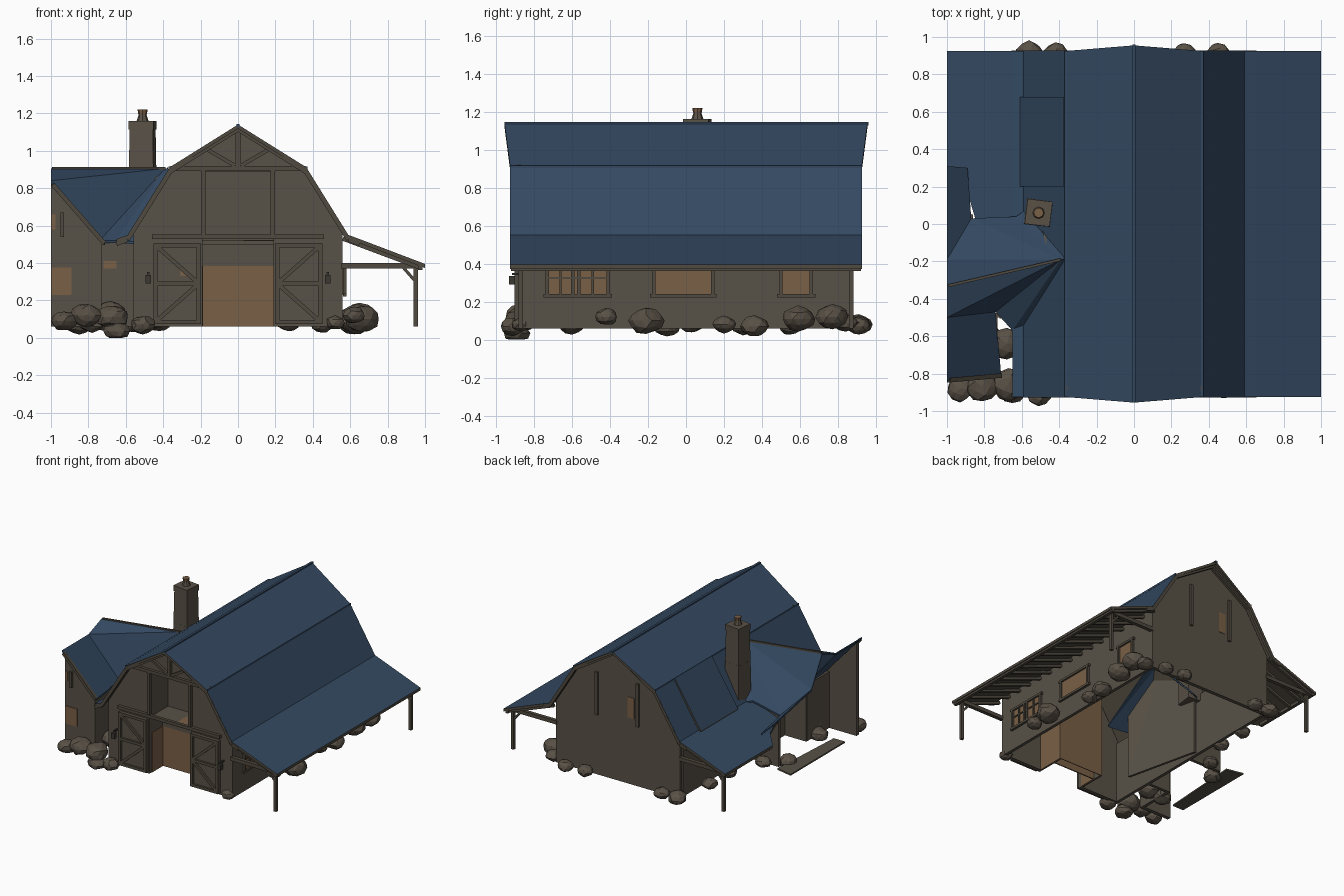
import bpy, bmesh, math, random
from mathutils import Vector, Matrix

random.seed(4)


def material(name, rgb):
    m = bpy.data.materials.new(name)
    m.diffuse_color = (*rgb, 1)
    return m


ROOF = material("slate blue", (0.034, 0.066, 0.119))
WALL = material("weathered plank", (0.098, 0.084, 0.063))
WOOD = material("dark timber", (0.080, 0.068, 0.050))
WARM = material("warm brown", (0.195, 0.115, 0.062))
STONE = material("field stone", (0.100, 0.082, 0.062))
METAL = material("dark iron", (0.045, 0.040, 0.034))


def finish(name, bm, *mats):
    bmesh.ops.recalc_face_normals(bm, faces=bm.faces)
    bm.normal_update()
    me = bpy.data.meshes.new(name)
    if len(mats) > 1:  # second colour goes on upward faces
        for f in bm.faces:
            f.material_index = 1 if f.normal.z > 0.1 else 0
    bm.to_mesh(me)
    bm.free()
    for m in mats:
        me.materials.append(m)
    bpy.context.collection.objects.link(bpy.data.objects.new(name, me))


def prism(name, pts, vec, *mats):
    """Polygon of 3D points pushed along a vector."""
    bm = bmesh.new()
    a = [bm.verts.new(p) for p in pts]
    b = [bm.verts.new(Vector(p) + Vector(vec)) for p in pts]
    n = len(pts)
    bm.faces.new(a)
    bm.faces.new(b[::-1])
    for i in range(n):
        bm.faces.new((a[i], b[i], b[(i + 1) % n], a[(i + 1) % n]))
    bmesh.ops.triangulate(bm, faces=[f for f in bm.faces if len(f.verts) > 4])
    finish(name, bm, *mats)


def box(name, lo, hi, *mats):
    (x0, y0, z0), (x1, y1, z1) = lo, hi
    prism(name, [(x0, y0, z0), (x1, y0, z0), (x1, y1, z0), (x0, y1, z0)], (0, 0, z1 - z0), *mats)


def beam(name, a, b, w, mat=WOOD):
    """Square bar between two points."""
    a, b = Vector(a), Vector(b)
    d = (b - a).normalized()
    ref = Vector((0, 1, 0)) if abs(d.y) < 0.9 else Vector((1, 0, 0))
    u = d.cross(ref).normalized() * w / 2
    v = d.cross(u).normalized() * w / 2
    prism(name, [a + u + v, a + u - v, a - u - v, a - u + v], b - a, mat)


# Main roof: gambrel profile with a pointed overhang at the ridge
PROFILE = [(0, 1.14, 0.955), (0.365, 0.912, 0.925), (0.59, 0.55, 0.925),
           (0.65, 0.528, 0.925), (1.0, 0.395, 0.925)]
for s, side in ((1, "right"), (-1, "left")):
    for i in range(4 if s > 0 else 3):
        (xa, za, ya), (xb, zb, yb) = PROFILE[i], PROFILE[i + 1]
        prism(f"{side}_roof_{i}", [(s * xa, -ya, za), (s * xb, -yb, zb),
              (s * xb, yb, zb), (s * xa, ya, za)], (0, 0, -0.022), WOOD, ROOF)
    beam("roof_seam", (s * 0.365, -0.925, 0.91), (s * 0.365, 0.925, 0.91), 0.014, ROOF)
beam("ridge_cap", (0, -0.955, 1.135), (0, 0.96, 1.135), 0.018, ROOF)

# Left lean-to roof, stopping at the side wing
lean = [(-0.65, 0), (-0.84, 0), (-0.9, 0.2), (-1, 0.31), (-1, 0.925), (-0.65, 0.925)]
prism("left_lean_roof", [(x, y, 0.528 + (x + 0.65) * 0.38) for x, y in lean],
      (0, 0, -0.022), WOOD, ROOF)

# Raised roof panel on the left steep slope
prism("roof_panel", [(-0.375, 0.2, 0.914), (-0.61, 0.2, 0.55), (-0.61, 0.68, 0.55),
                     (-0.375, 0.68, 0.914)], (0, 0, -0.03), WOOD, ROOF)

# Gable walls; the front one is left open in the middle
for s in (1, -1):
    for name, y, inner in (("front_wall", -0.87, 0.19), ("back_wall", 0.85, 0)):
        prism(name, [(s * x, y, z) for x, z in ((inner, 0.06), (0.56, 0.06), (0.56, 0.56),
              (0.35, 0.895), (inner, 0.895))], (0, 0.03, 0), WALL)
    box("side_wall", (s * 0.56, -0.86, 0.06), (s * 0.535, 0.87 if s > 0 else 0.83, 0.56), WALL)
for y in (-0.87, 0.85):
    prism("gable_top", [(-0.35, y, 0.89), (0.35, y, 0.89), (0, y, 1.115)], (0, 0.03, 0), WALL)

# Entrance box behind the door and loft openings, warm on its outside
box("door_infill", (-0.19, -0.7, 0.06), (0.19, -0.69, 0.385), WARM)
box("door_infill_top", (-0.19, -0.7, 0.385), (0.19, -0.69, 0.5), WALL)
box("loft_floor", (-0.19, -0.85, 0.5), (0.19, -0.62, 0.52), WALL)
box("loft_back", (-0.19, -0.63, 0.5), (0.19, -0.62, 0.9), WALL)
box("entrance_back", (-0.205, -0.62, 0.06), (0.205, -0.614, 0.9), WARM)
box("loft_floor_patch", (0.03, -0.84, 0.52), (0.19, -0.7, 0.524), WARM)
for s in (1, -1):
    box("entrance_side", (s * 0.19, -0.85, 0.06), (s * 0.2, -0.62, 0.9), WALL)
    box("entrance_lining", (s * 0.2, -0.84, 0.06), (s * 0.206, -0.62, 0.9), WARM)
box("entrance_reveal", (-0.19, -0.84, 0.06), (-0.186, -0.7, 0.385), WARM)

# Barn doors with braces, loft posts, gable truss
beam("door_rail", (-0.46, -0.885, 0.54), (0.46, -0.885, 0.54), 0.025)
beam("truss_tie", (-0.36, -0.88, 0.905), (0.36, -0.88, 0.905), 0.026)
beam("king_post", (0, -0.88, 0.905), (0, -0.88, 1.11), 0.026)
for s in (1, -1):
    box("barn_door", (s * 0.2, -0.885, 0.075), (s * 0.45, -0.87, 0.505), WALL)
    for z in (0.085, 0.29, 0.495):
        beam("door_bar", (s * 0.2, -0.89, z), (s * 0.45, -0.89, z), 0.022)
    for x in (0.21, 0.44):
        beam("door_stile", (s * x, -0.89, 0.075), (s * x, -0.89, 0.505), 0.022)
    for z in (0.095, 0.485):
        beam("door_brace", (s * 0.43, -0.89, z), (s * 0.21, -0.89, 0.29), 0.022)
    beam("truss_brace", (s * 0.015, -0.88, 0.92), (s * 0.17, -0.88, 1.01), 0.02)
    for y in (-0.88, 0.885):
        beam("loft_post", (s * 0.185, y, 0.55), (s * 0.185, y, 0.9), 0.024)
    # Lanterns
    box("lantern", (s * 0.465, -0.93, 0.29), (s * 0.495, -0.9, 0.335), METAL)
    beam("lantern_arm", (s * 0.48, -0.915, 0.345), (s * 0.48, -0.87, 0.345), 0.012, METAL)
    # Rake boards under the roof edge
    for y in (-0.915, 0.915):
        for (xa, za, _), (xb, zb, _) in zip(PROFILE[:3], PROFILE[1:4]):
            beam("rake_board", (s * xa, y, za - 0.025), (s * xb, y, zb - 0.025), 0.024)
box("door_patch", (-0.31, -0.889, 0.33), (-0.27, -0.885, 0.36), WARM)
box("back_patch", (-0.15, 0.88, 0.6), (-0.09, 0.884, 0.77), WARM)

# Porch posts, beams, braces and rafters under the lean-tos
for s, y0 in ((1, -0.87), (-1, 0.36)):
    beam("eave_beam", (s * 0.975, y0 - 0.05, 0.375), (s * 0.975, 0.92, 0.375), 0.025)
    for y in ((-0.87, 0.87) if s > 0 else (0.87,)):
        beam("porch_post", (s * 0.95, y, 0.06), (s * 0.95, y, 0.39), 0.024)
        beam("porch_tie", (s * 0.55, y, 0.385), (s * 0.97, y, 0.385), 0.03)
        beam("porch_brace", (s * 0.95, y, 0.3), (s * 0.88, y, 0.38), 0.016)
    for y in (-0.9 + i * 0.12 for i in range(16)):
        if y > y0 - 0.04:
            beam("rafter", (s * 0.56, y, 0.53), (s * 0.975, y, 0.375), 0.022)


# Side windows: warm panes with frames
def window(name, y0, y1, bars=()):
    z0, z1 = 0.23, 0.39
    box(f"{name}_pane", (0.56, y0, z0), (0.566, y1, z1), WARM)
    for y in (y0, y1, *bars):
        beam(f"{name}_upright", (0.57, y, z0), (0.57, y, z1), 0.018)
    for z in (z0, z1):
        beam(f"{name}_sill", (0.57, y0 - 0.02, z), (0.57, y1 + 0.02, z), 0.018)


window("double_window", -0.73, -0.41, (-0.595, -0.565))
for y in (-0.66, -0.49):
    beam("window_bar", (0.568, y, 0.23), (0.568, y, 0.39), 0.012)
beam("double_window_bar", (0.568, -0.73, 0.325), (0.568, -0.41, 0.325), 0.01)
window("wide_window", -0.17, 0.14)
window("small_window", 0.5, 0.66)

# Side wing walls and windows
prism("wing_front", [(-1, -0.8, 0.06), (-0.73, -0.8, 0.06), (-0.73, -0.8, 0.52),
                     (-1, -0.8, 0.82)], (0, 0.03, 0), WALL)
box("wing_window", (-0.998, -0.806, 0.23), (-0.89, -0.8, 0.375), WARM)
box("attic_window", (-0.998, -0.806, 0.58), (-0.975, -0.8, 0.66), WARM)
beam("attic_window_frame", (-0.94, -0.81, 0.54), (-0.94, -0.81, 0.67), 0.02)
box("wing_side", (-0.755, -0.79, 0.06), (-0.73, -0.48, 0.52), WALL)
box("wing_link", (-0.75, -0.5, 0.06), (-0.55, -0.475, 0.52), WALL)
box("wing_back", (-0.84, -0.02, 0.06), (-0.55, 0.005, 0.5), WALL)
box("wing_link_patch", (-0.72, -0.505, 0.37), (-0.65, -0.5, 0.41), WARM)
prism("wing_gable", [(-0.38, -0.5, 0.06), (-0.52, 0.1, 0.06), (-0.52, 0.1, 0.58),
                     (-0.45, -0.205, 0.88), (-0.38, -0.5, 0.58)], (0.02, 0, 0), WALL)
prism("wing_floor_strip", [(-1, -0.62, 0.06), (-0.9, -0.62, 0.06), (-0.86, 0.05, 0.06),
                           (-1, 0.08, 0.06)], (0, 0, 0.012), WALL)

# Side wing roof: leaning ridge running into the barn, front gable slope, valley wedge
r_in, r_out, valley = (-0.39, -0.19, 0.905), (-1, -0.33, 0.905), (-0.74, -0.47, 0.52)
peak, foot, dip, notch = (-1, -0.5, 0.84), (-0.65, -0.57, 0.52), (-0.87, 0.03, 0.5), (-1, -0.19, 0.66)
low_n, in_s, in_n = (-0.63, 0.04, 0.56), (-0.24, -0.59, 0.5), (-0.42, 0.19, 0.5)
tip = (-0.32, -0.17, 0.9)
WING = {"south_upper": (r_in, r_out, peak), "south_lower": (r_in, peak, valley),
        "south_foot": (r_in, valley, foot), "south_inner": (r_in, foot, in_s),
        "south_tip": (r_in, in_s, tip), "north_tip": (r_in, in_n, tip),
        "north_inner": (r_in, low_n, in_n), "north_low": (r_in, low_n, dip),
        "north_mid": (r_in, dip, notch), "north_upper": (r_in, notch, r_out),
        "front": ((-1, -0.84, 0.84), (-0.71, -0.81, 0.51), valley, peak),
        "wedge": ((-1, 0.31, 0.56), (-0.89, 0.3, 0.46), dip, notch)}
for name, pts in WING.items():
    prism(f"wing_roof_{name}", pts, (0, 0, -0.014), ROOF)
beam("wing_ridge", r_in, (-0.993, -0.33, 0.905), 0.014)
beam("wing_rake", (-0.99, -0.835, 0.82), (-0.715, -0.81, 0.505), 0.024)

# Chimney with cap and pot: bottom radius, top radius, z range, sides, turn
T = math.radians(38)
for name, r0, r1, z0, z1, n, turn in (
        ("chimney_base", 0.1, 0.095, 0.5, 0.86, 4, T), ("chimney_stack", 0.094, 0.088, 0.86, 1.12, 4, T),
        ("chimney_cap", 0.095, 0.095, 1.115, 1.16, 4, T), ("chimney_pot", 0.032, 0.02, 1.16, 1.195, 8, 0),
        ("chimney_rim", 0.023, 0.027, 1.195, 1.22, 8, 0)):
    bm = bmesh.new()
    bmesh.ops.create_cone(bm, cap_ends=True, segments=n, radius1=r0, radius2=r1, depth=z1 - z0,
                          matrix=Matrix.Translation((-0.51, 0.06, (z0 + z1) / 2)) @ Matrix.Rotation(turn, 4, "Z"))
    finish(name, bm, WARM if "rim" in name else STONE)

# Foundation boulders: x, y, z, radius
STONES = [(-0.93, -0.88, 0.09, 0.07), (-0.81, -0.87, 0.12, 0.085), (-0.67, -0.86, 0.11, 0.09),
          (-0.65, -0.89, 0.035, 0.07), (-0.51, -0.91, 0.07, 0.065), (-0.68, -0.64, 0.13, 0.085),
          (-0.78, -0.6, 0.08, 0.07), (-0.85, -0.1, 0.07, 0.07), (-0.72, 0.03, 0.08, 0.06),
          (-0.6, 0.3, 0.07, 0.06), (-0.6, 0.55, 0.07, 0.06), (-0.56, 0.91, 0.08, 0.07),
          (-0.42, 0.91, 0.08, 0.06), (0.27, 0.91, 0.08, 0.06), (0.45, 0.91, 0.07, 0.06),
          (0.52, -0.87, 0.08, 0.05), (0.62, -0.42, 0.12, 0.06), (0.66, -0.21, 0.1, 0.095),
          (0.6, 0.2, 0.08, 0.06), (0.62, 0.36, 0.07, 0.075), (0.64, 0.59, 0.11, 0.09),
          (0.65, 0.77, 0.12, 0.085), (0.6, 0.84, 0.09, 0.065)]
for i, (x, y, z, r) in enumerate(STONES):
    bm = bmesh.new()
    bmesh.ops.create_icosphere(bm, subdivisions=2, radius=r)
    for v in bm.verts:
        c = v.co * random.uniform(0.9, 1.08)
        v.co = (max(x + c.x, -1), y + c.y, max(z + c.z * 0.75, 0))
    finish(f"boulder_{i}", bm, STONE)
